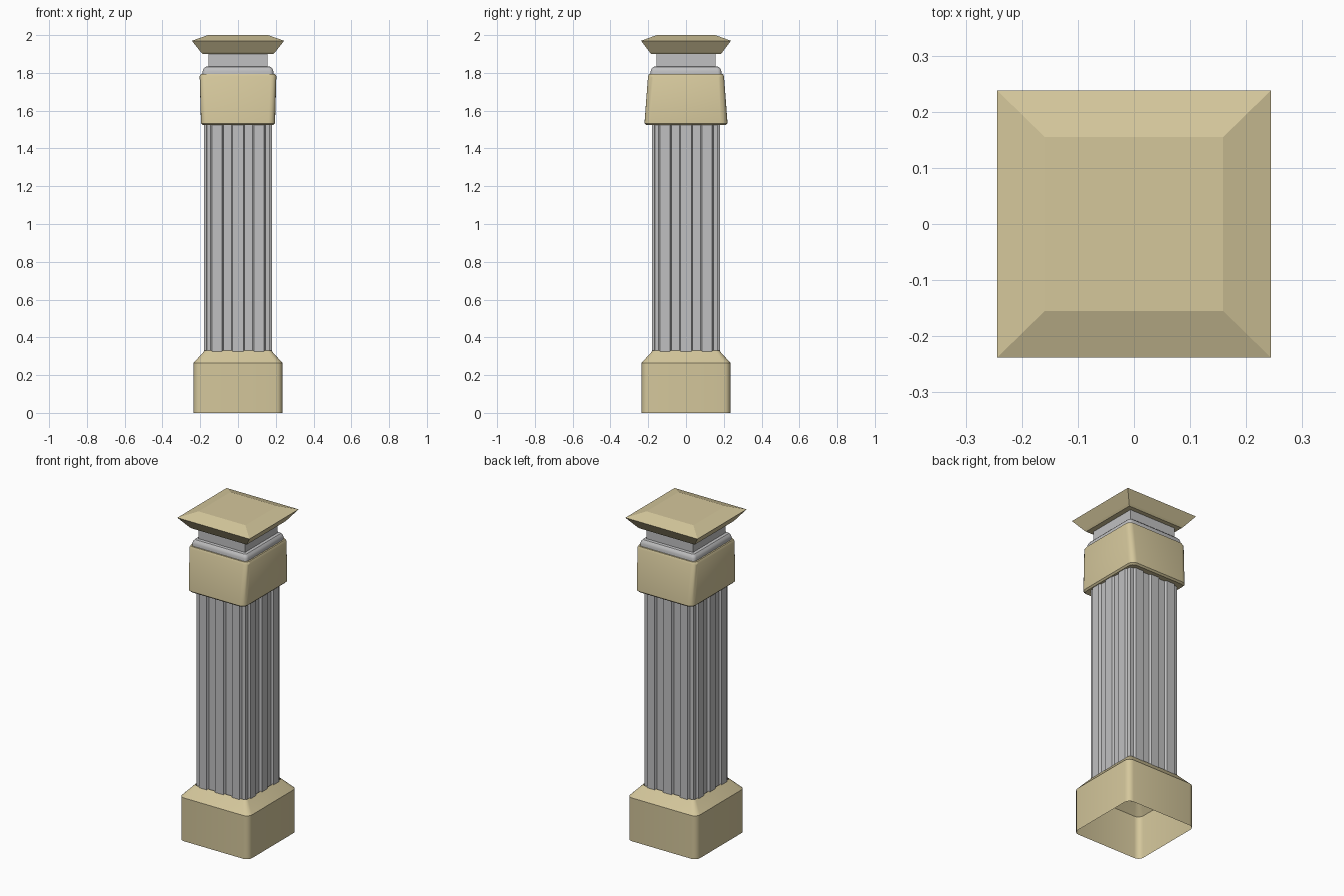
import bpy, bmesh, math
from mathutils import Vector

if "Cube" in bpy.data.objects:
    bpy.data.objects.remove(bpy.data.objects["Cube"])


def material(name, rgb):
    m = bpy.data.materials.new(name)
    m.diffuse_color = (*rgb, 1)
    m.use_nodes = True
    m.node_tree.nodes["Principled BSDF"].inputs["Base Color"].default_value = m.diffuse_color
    return m


tan = material("sandstone", (0.66, 0.57, 0.33))
grey = material("grey_stone", (0.53, 0.53, 0.535))


def rounded(hx, hy, r, n=4):
    """Rounded rectangle outline; r = 0 gives four sharp corners."""
    if r == 0:
        return [(hx, hy), (-hx, hy), (-hx, -hy), (hx, -hy)]
    pts = []
    for q, (sx, sy) in enumerate(((1, 1), (-1, 1), (-1, -1), (1, -1))):
        for i in range(n + 1):
            a = math.pi / 2 * (q + i / n)
            pts.append((sx * (hx - r) + r * math.cos(a), sy * (hy - r) + r * math.sin(a)))
    return pts


def loft(name, rings, mat, bottom=False, top=False, smooth=True):
    """Skin a stack of (outline, z) rings."""
    bm = bmesh.new()
    loops = [[bm.verts.new((x, y, z)) for x, y in pts] for pts, z in rings]
    n = len(loops[0])
    for a, b in zip(loops, loops[1:]):
        for i in range(n):
            j = (i + 1) % n
            bm.faces.new((a[i], a[j], b[j], b[i]))
    if bottom:
        bm.faces.new(loops[0][::-1])
    if top:
        bm.faces.new(loops[-1])
    me = bpy.data.meshes.new(name)
    bm.to_mesh(me)
    bm.free()
    me.materials.append(mat)
    ob = bpy.data.objects.new(name, me)
    bpy.context.collection.objects.link(ob)
    if smooth:
        bpy.ops.object.select_all(action='DESELECT')
        bpy.context.view_layer.objects.active = ob
        ob.select_set(True)
        bpy.ops.object.shade_smooth_by_angle(angle=math.radians(30))
    return ob


# Hollow plinth with sloping shoulder
loft("base", [(rounded(0.235, 0.235, 0.035), 0),
              (rounded(0.235, 0.235, 0.035), 0.265),
              (rounded(0.176, 0.176, 0.02), 0.33)], tan)

# Fluted shaft: one side's profile turned four times
side = [(-0.165, 0.168), (-0.145, 0.168), (-0.138, 0.181), (-0.085, 0.181), (-0.078, 0.168),
        (-0.035, 0.168), (-0.028, 0.181), (0.028, 0.181), (0.035, 0.168),
        (0.078, 0.168), (0.085, 0.181), (0.138, 0.181), (0.145, 0.168)]
outline = []
for k in range(4):
    for x, d in side:
        p = (d, x)
        for _ in range(k):
            p = (-p[1], p[0])
        outline.append(p)
loft("fluted_shaft", [(outline, 0.31), (outline, 1.6)], grey, smooth=False)

# Collar, deeper at the foot than at the top
loft("collar", [(rounded(0.165, 0.165, 0.02), 1.53),
                (rounded(0.187, 0.21, 0.03), 1.524),
                (rounded(0.196, 0.22, 0.035), 1.533),
                (rounded(0.203, 0.201, 0.03), 1.782),
                (rounded(0.196, 0.195, 0.028), 1.795),
                (rounded(0.15, 0.15, 0.01), 1.795)], tan)

# Rounded moulding above the collar
loft("moulding", [(rounded(0.187, 0.187, 0.02), 1.785),
                  (rounded(0.187, 0.187, 0.02), 1.81),
                  (rounded(0.183, 0.183, 0.02), 1.822),
                  (rounded(0.174, 0.174, 0.015), 1.832),
                  (rounded(0.15, 0.15, 0.01), 1.835)], grey)

# Square neck
sq = rounded(0.157, 0.157, 0)
loft("neck", [(sq, 1.825), (sq, 1.91)], grey, smooth=False)

# Flared cap with bevelled top
loft("cap", [(rounded(0.188, 0.184, 0), 1.90),
             (rounded(0.197, 0.193, 0), 1.91),
             (rounded(0.244, 0.238, 0), 1.97),
             (rounded(0.159, 0.155, 0), 2.0)], tan, bottom=True, top=True, smooth=False)
